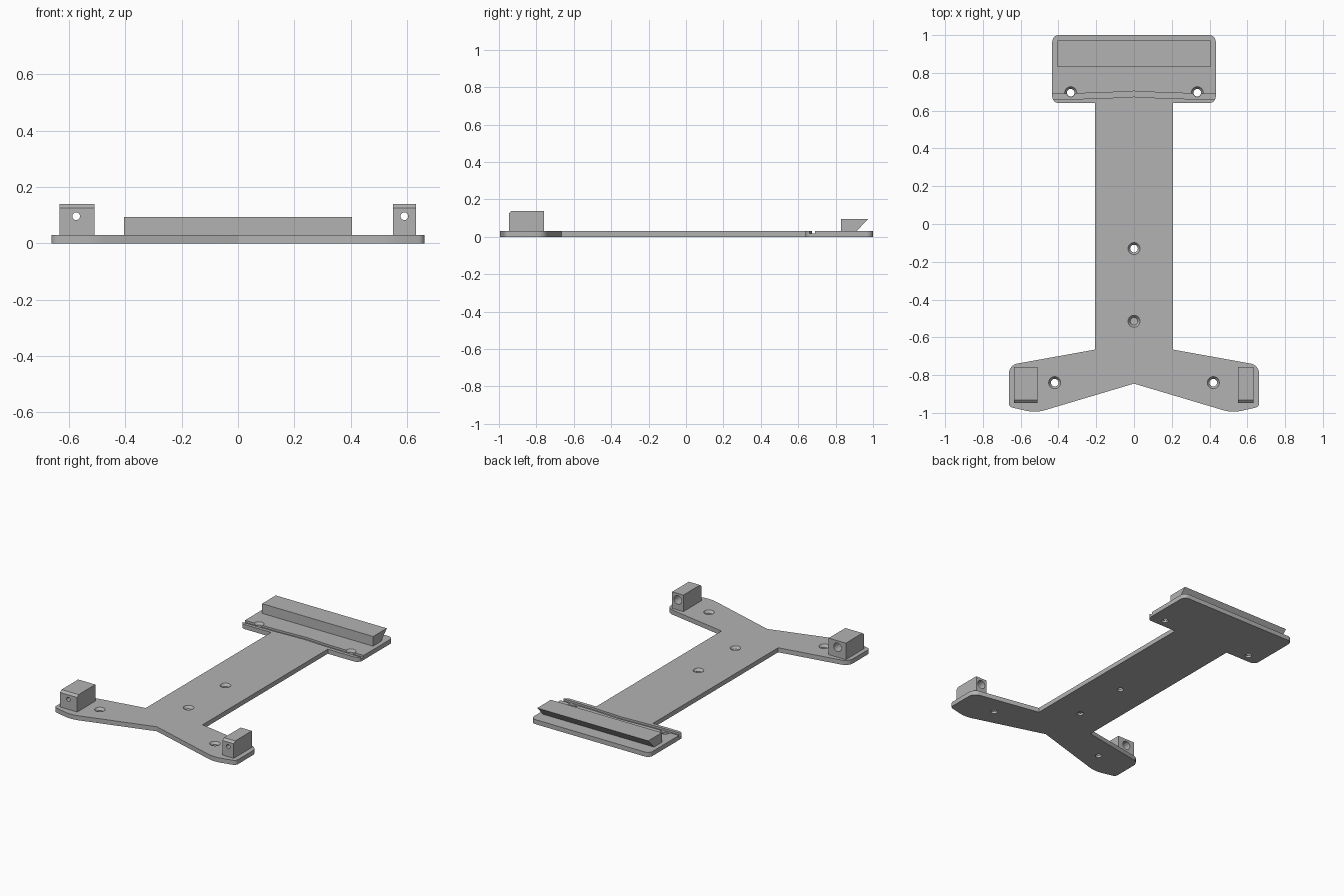
import bpy, bmesh, math
from mathutils import Matrix, Vector

if "Cube" in bpy.data.objects:
    bpy.data.objects.remove(bpy.data.objects["Cube"])

grey = bpy.data.materials.new("mid grey")
grey.diffuse_color = (0.45, 0.45, 0.45, 1)
grey.use_nodes = True
grey.node_tree.nodes["Principled BSDF"].inputs["Base Color"].default_value = grey.diffuse_color
T = 0.03  # plate thickness


def make(name, bm):
    bmesh.ops.recalc_face_normals(bm, faces=bm.faces[:])
    me = bpy.data.meshes.new(name)
    bm.to_mesh(me)
    bm.free()
    ob = bpy.data.objects.new(name, me)
    bpy.context.collection.objects.link(ob)
    me.materials.append(grey)
    return ob


def prism(name, pts, vec):
    """Extrude a closed 3D outline along vec."""
    bm = bmesh.new()
    face = bm.faces.new([bm.verts.new(p) for p in pts])
    ext = bmesh.ops.extrude_face_region(bm, geom=[face])["geom"]
    bmesh.ops.translate(bm, vec=vec, verts=[v for v in ext if isinstance(v, bmesh.types.BMVert)])
    return make(name, bm)


def cone(name, r1, r2, start, end):
    """Cylinder or cone between two points."""
    a, b = Vector(start), Vector(end)
    rot = (b - a).to_track_quat('Z', 'Y').to_matrix().to_4x4()
    bm = bmesh.new()
    bmesh.ops.create_cone(bm, cap_ends=True, segments=32, radius1=r1, radius2=r2,
                          depth=(b - a).length, matrix=Matrix.Translation((a + b) / 2) @ rot)
    return make(name, bm)


def cut(ob, cutter):
    mod = ob.modifiers.new("cut", 'BOOLEAN')
    mod.operation, mod.solver, mod.object = 'DIFFERENCE', 'EXACT', cutter
    bpy.context.view_layer.objects.active = ob
    bpy.ops.object.modifier_apply(modifier="cut")
    bpy.data.objects.remove(cutter, do_unlink=True)


def rounded(pts):
    """Replace each (x, y, r) corner by an arc-like curve reaching r along both sides."""
    out = []
    for i, (x, y, r) in enumerate(pts):
        p = Vector((x, y))
        if r == 0:
            out.append(p)
            continue
        a = p + (Vector(pts[i - 1][:2]) - p).normalized() * r
        b = p + (Vector(pts[(i + 1) % len(pts)][:2]) - p).normalized() * r
        w = 0.7071
        for k in range(7):
            t = k / 6
            c0, c1, c2 = (1 - t) ** 2, 2 * w * t * (1 - t), t * t
            out.append((a * c0 + p * c1 + b * c2) / (c0 + c1 + c2))
    return out


# Base plate: head, stem and two splayed arms
half = [(0.433, 1.0, 0.035), (0.433, 0.64, 0.035), (0.207, 0.64, 0), (0.207, -0.665, 0),
        (0.663, -0.747, 0.045), (0.663, -0.968, 0.02), (0.52, -1.0, 0.045)]
outline = half + [(0, -0.845, 0)] + [(-x, y, r) for x, y, r in reversed(half)]
plate = prism("base_plate", [(p.x, p.y, 0) for p in rounded(outline)], (0, 0, T))

# Shallow groove across the head, bowed slightly in the middle
low = [(-0.5, 0.66), (-0.2, 0.664), (0, 0.674), (0.2, 0.664), (0.5, 0.66)]
loop = low + [(x, y + 0.029) for x, y in reversed(low)]
cut(plate, prism("groove_cutter", [(x, y, 0.017) for x, y in loop], (0, 0, 0.05)))

# Countersunk screw holes
for x, y in [(-0.335, 0.695), (0.335, 0.695), (0, -0.13), (0, -0.515), (-0.42, -0.84), (0.42, -0.84)]:
    cut(plate, cone("hole_cutter", 0.02, 0.02, (x, y, -0.02), (x, y, 0.06)))
    cut(plate, cone("countersink_cutter", 0.02, 0.038, (x, y, 0.014), (x, y, 0.038)))

# Undercut clamp rail on the head
prism("clamp_rail", [(-0.405, y, z) for y, z in
                     [(0.83, T), (0.83, 0.094), (0.972, 0.094), (0.912, T)]], (0.81, 0, 0))

# Screw blocks on the arms: chamfered front, through hole, counterbore at the rear
blocks = []
for side, x0, x1, hx in (("left", -0.635, -0.51, -0.575), ("right", 0.55, 0.632, 0.591)):
    prof = [(-0.947, T), (-0.947, 0.126), (-0.932, 0.139), (-0.758, 0.139), (-0.758, T)]
    block = prism(side + "_screw_block", [(x0, y, z) for y, z in prof], (x1 - x0, 0, 0))
    cut(block, cone("bore_cutter", 0.0135, 0.0135, (hx, -1.0, 0.096), (hx, -0.7, 0.096)))
    cut(block, cone("counterbore_cutter", 0.028, 0.028, (hx, -0.86, 0.096), (hx, -0.7, 0.096)))
    blocks.append(block)

# Smooth the rounded corners and holes, keep edges sharp
for ob in [plate] + blocks:
    bpy.ops.object.select_all(action='DESELECT')
    ob.select_set(True)
    bpy.context.view_layer.objects.active = ob
    bpy.ops.object.shade_smooth_by_angle(angle=math.radians(30))
